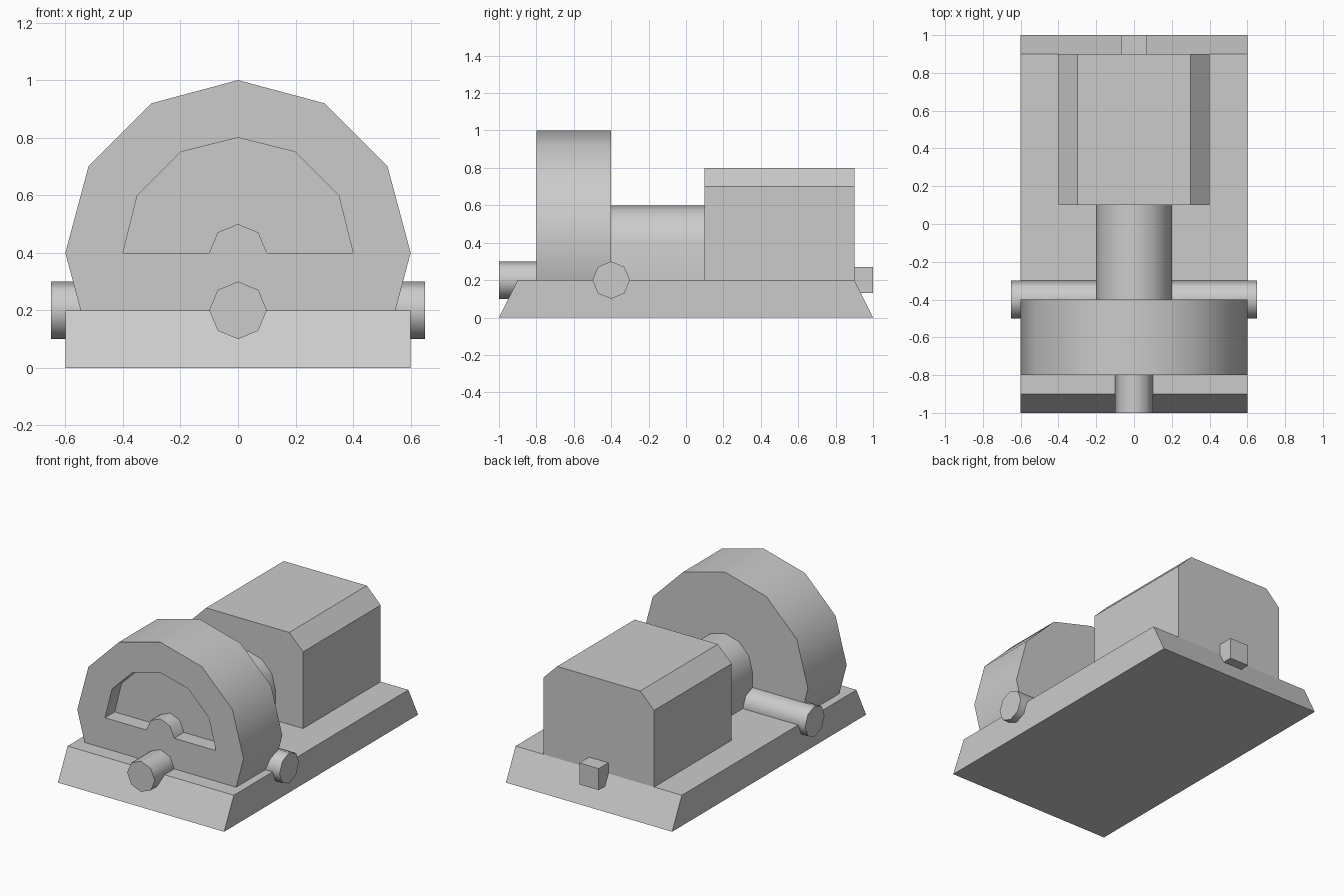
import bpy, bmesh, math

if "Cube" in bpy.data.objects:
    bpy.data.objects.remove(bpy.data.objects["Cube"])


def prism(name, profile, start, end, axis='Y', smooth=False):
    """Extrude a 2D profile: (x, z) along Y or (y, z) along X."""
    bm = bmesh.new()

    def place(u, v, w):
        return (u, w, v) if axis == 'Y' else (w, u, v)

    face = bm.faces.new([bm.verts.new(place(u, v, start)) for u, v in profile])
    ext = bmesh.ops.extrude_face_region(bm, geom=[face], use_keep_orig=True)
    verts = [g for g in ext['geom'] if isinstance(g, bmesh.types.BMVert)]
    move = (0, end - start, 0) if axis == 'Y' else (end - start, 0, 0)
    bmesh.ops.translate(bm, verts=verts, vec=move)
    bmesh.ops.recalc_face_normals(bm, faces=bm.faces)
    mesh = bpy.data.meshes.new(name)
    bm.to_mesh(mesh)
    bm.free()
    obj = bpy.data.objects.new(name, mesh)
    bpy.context.collection.objects.link(obj)
    if smooth:
        shade(obj)
    return obj


def shade(obj):
    bpy.ops.object.select_all(action='DESELECT')
    obj.select_set(True)
    bpy.context.view_layer.objects.active = obj
    bpy.ops.object.shade_smooth_by_angle(angle=math.radians(50))


def arc(cu, cv, r, sides, first=0, last=None):
    """Corners first..last of a regular polygon, counted from the +u axis."""
    last = sides - 1 if last is None else last
    return [(cu + r * math.cos(math.tau * i / sides),
             cv + r * math.sin(math.tau * i / sides)) for i in range(first, last + 1)]


def mirrored(half):
    """Complete a right-hand half profile with its mirror image."""
    return half + [(-u, v) for u, v in reversed(half) if u > 1e-6]


# Base plate with sloped ends
prism("base_plate", [(-1, 0), (1, 0), (0.9, 0.2), (-0.9, 0.2)], -0.6, 0.6, 'X')

# Twelve-sided drum, cut off where it meets the base
drum = prism("drum", [(0.547, 0.2)] + arc(0, 0.4, 0.6, 12, 0, 6) + [(-0.547, 0.2)],
             -0.8, -0.4)

# Half-round recess in the drum face, leaving a small hub
recess = mirrored([(0.1, 0.4), (0.4, 0.4), (0.35, 0.6), (0.2, 0.75), (0, 0.8)])
cutter = prism("recess_cutter", recess + arc(0, 0.4, 0.1, 8, 1, 3)[::-1], -0.9, -0.7)
cut = drum.modifiers.new("recess", 'BOOLEAN')
cut.object = cutter
cut.operation = 'DIFFERENCE'
cut.solver = 'EXACT'
bpy.context.view_layer.objects.active = drum
bpy.ops.object.modifier_apply(modifier=cut.name)
bpy.data.objects.remove(cutter)
shade(drum)

# Arched shaft cover between drum and housing
prism("shaft_cover", [(0.2, 0.2)] + arc(0, 0.4, 0.2, 12, 0, 6) + [(-0.2, 0.2)],
      -0.4, 0.1, smooth=True)

# Housing with chamfered top edges
prism("motor_housing", mirrored([(0.4, 0.2), (0.4, 0.7), (0.3, 0.8)]), 0.1, 0.9)

# Front pipe, cross pipe and square rear plug
prism("front_pipe", arc(0, 0.2, 0.1, 8), -1, -0.75, smooth=True)
prism("cross_pipe", arc(-0.4, 0.2, 0.1, 8), -0.65, 0.65, 'X', smooth=True)
prism("rear_plug", mirrored([(0.07, 0.13), (0.07, 0.27)]), 0.8, 1.0)
